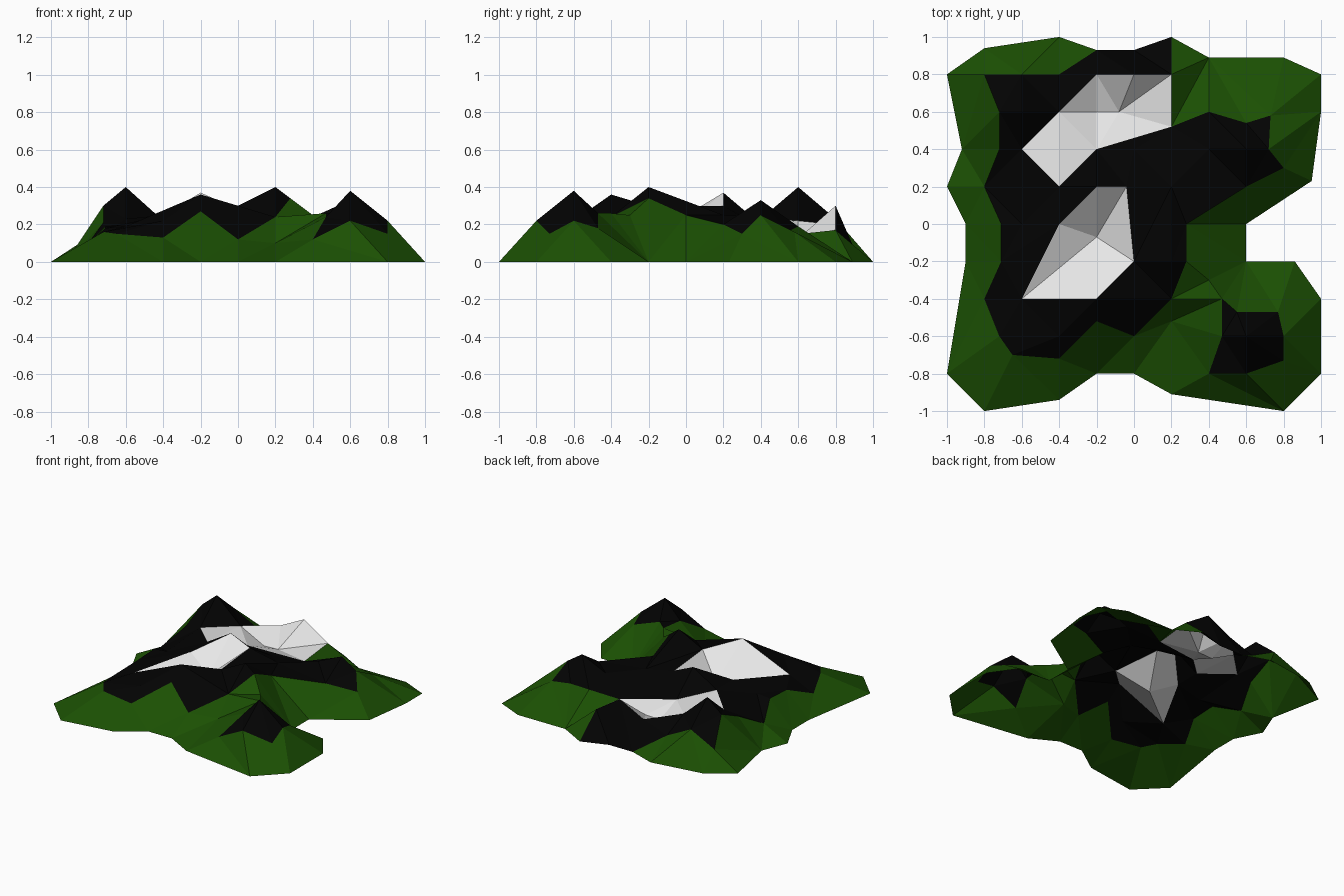
import bpy
import bmesh
from mathutils import Vector
from mathutils.geometry import delaunay_2d_cdt

cube = bpy.data.objects.get("Cube")
if cube:
    bpy.data.objects.remove(cube, do_unlink=True)

UNIT = 0.1  # all survey points are written in tenths

# Foot of the mountains, lying on the ground
foot = [(-10, 8), (-8, 9.4), (-4, 10), (-2, 9.3), (0, 9.3), (2, 10), (4, 8.9),
        (8, 8.9), (10, 8), (10, 6), (9.5, 2.3), (6, 0), (6, -2), (8.6, -2),
        (10, -4), (10, -8), (8, -10), (2, -9.1), (0, -8), (-2, -8), (-4, -9.4),
        (-8, -10), (-10, -8), (-9, -2), (-9, 0), (-10, 2), (-9.2, 4)]
foot = [(x, y, 0) for x, y in foot]

# Tree line around the main massif
main_rock = [(-8, 8, 1.3), (-6, 8, 2.3), (-4, 8, 1.3), (-2, 9.3, 0), (0, 9.3, 0),
             (2, 10, 0), (2, 8, 1.7), (2, 5.2, 1.4), (4, 6, 1.9), (6, 5.4, 1.6),
             (7.3, 5.8, 1.6), (7.2, 4, 2.5), (8, 3, 1.5), (6, 2, 2),
             (2.8, 0, 2.5), (2.8, -2, 3.4), (2, -4, 2.4),
             (0, -6, 1.2), (-2, -5.2, 2.7), (-4, -7.2, 1.3), (-6.5, -7, 1.5),
             (-7.2, -6, 1.6), (-8, -4, 1), (-7.1, -2, 1.8), (-7.1, 0, 1.9),
             (-8, 2, 1), (-7.2, 4, 2.1), (-7.2, 6, 3)]

# Tree line around the small separate peak
small_rock = [(4.7, -4, 2.6), (5.5, -4.7, 2.6), (7.7, -4.7, 1.8), (8, -6, 2.2),
              (8, -7.3, 1.5), (6, -8, 2.2), (4, -8, 1.2), (4.7, -6, 2.4)]

# Snow fields
north_snow = [(-6, 4, 2.3), (-4, 6, 2.2), (-2, 8, 2), (0, 8, 3), (2, 8, 1.7),
              (2, 5.2, 1.4), (-2, 4, 2), (-4, 2, 2.5)]
south_snow = [(-6, -4, 1.9), (-4, 0, 2.5), (-2, 2, 3.7), (-0.4, 2, 3),
              (0, -2, 3), (-2, -4, 3.6)]

# Summits, then hollows and saddles
summits = [(-6, 6, 4), (2, -2, 4), (6, -6, 3.8), (6, 4, 3.3)]
hollows = [(-2, 6, 1.2), (-0.8, 6, 1.25), (-2, -0.7, 1.5), (4, -3, 2.5),
           (2, -5.2, 1), (4, 4, 2.4), (0, 4, 1.8), (-6, 0, 2), (-4, -6, 2.2),
           (2, 2, 2.5)]

# Ridges and valleys that must run straight between two points
creases = [((-6, -4), (-2, -0.7)), ((-0.8, 6), (2, 8)), ((2, -2), (2, 2)),
           ((-8, 8), (-9.2, 4)), ((4, 6), (6, 4)), ((2, 5.2), (4, 8.9))]


def inside(point, loop):
    """Even-odd test of a ground point against a closed loop."""
    hit = False
    for a, b in zip(loop, loop[1:] + loop[:1]):
        if (a[1] > point.y) != (b[1] > point.y):
            cross = a[0] + (point.y - a[1]) * (b[0] - a[0]) / (b[1] - a[1])
            hit ^= point.x < cross
    return hit


def make_material(name, colour):
    material = bpy.data.materials.new(name)
    material.use_nodes = True
    material.diffuse_color = (*colour, 1)
    shader = material.node_tree.nodes["Principled BSDF"]
    shader.inputs["Base Color"].default_value = (*colour, 1)
    shader.inputs["Roughness"].default_value = 1
    return material


# Collect the points, keeping each loop as a chain of fixed edges
points, edges = [], []
for loop in (foot, main_rock, small_rock, north_snow, south_snow):
    start, count = len(points), len(loop)
    points += loop
    edges += [(start + i, start + (i + 1) % count) for i in range(count)]
points += summits + hollows
index_at = {p[:2]: i for i, p in enumerate(points)}
edges += [(index_at[a], index_at[b]) for a, b in creases]

# Triangulate on the ground plane
flat = [Vector(p[:2]) for p in points]
ground, _, triangles, sources, _, _ = delaunay_2d_cdt(flat, edges, [], 0, 0.001)

# Raise the triangles into a terrain, coloured by the loop they lie in
bm = bmesh.new()
verts = [bm.verts.new(Vector((p.x, p.y, points[source[0]][2])) * UNIT)
         for p, source in zip(ground, sources)]
for triangle in triangles:
    centre = sum((ground[i] for i in triangle), Vector((0, 0))) / len(triangle)
    if not inside(centre, foot):
        continue
    face = bm.faces.new([verts[i] for i in triangle])
    if inside(centre, north_snow) or inside(centre, south_snow):
        face.material_index = 2
    elif inside(centre, main_rock) or inside(centre, small_rock):
        face.material_index = 1
    face.normal_update()
    if face.normal.z < 0:
        face.normal_flip()

mesh = bpy.data.meshes.new("mountain_range")
bm.to_mesh(mesh)
bm.free()
mountain = bpy.data.objects.new("mountain_range", mesh)
bpy.context.collection.objects.link(mountain)

for name, colour in (("forest green", (0.011, 0.08, 0.001)),
                     ("black rock", (0.0008, 0.0008, 0.0008)),
                     ("white snow", (0.8, 0.8, 0.8))):
    mesh.materials.append(make_material(name, colour))
